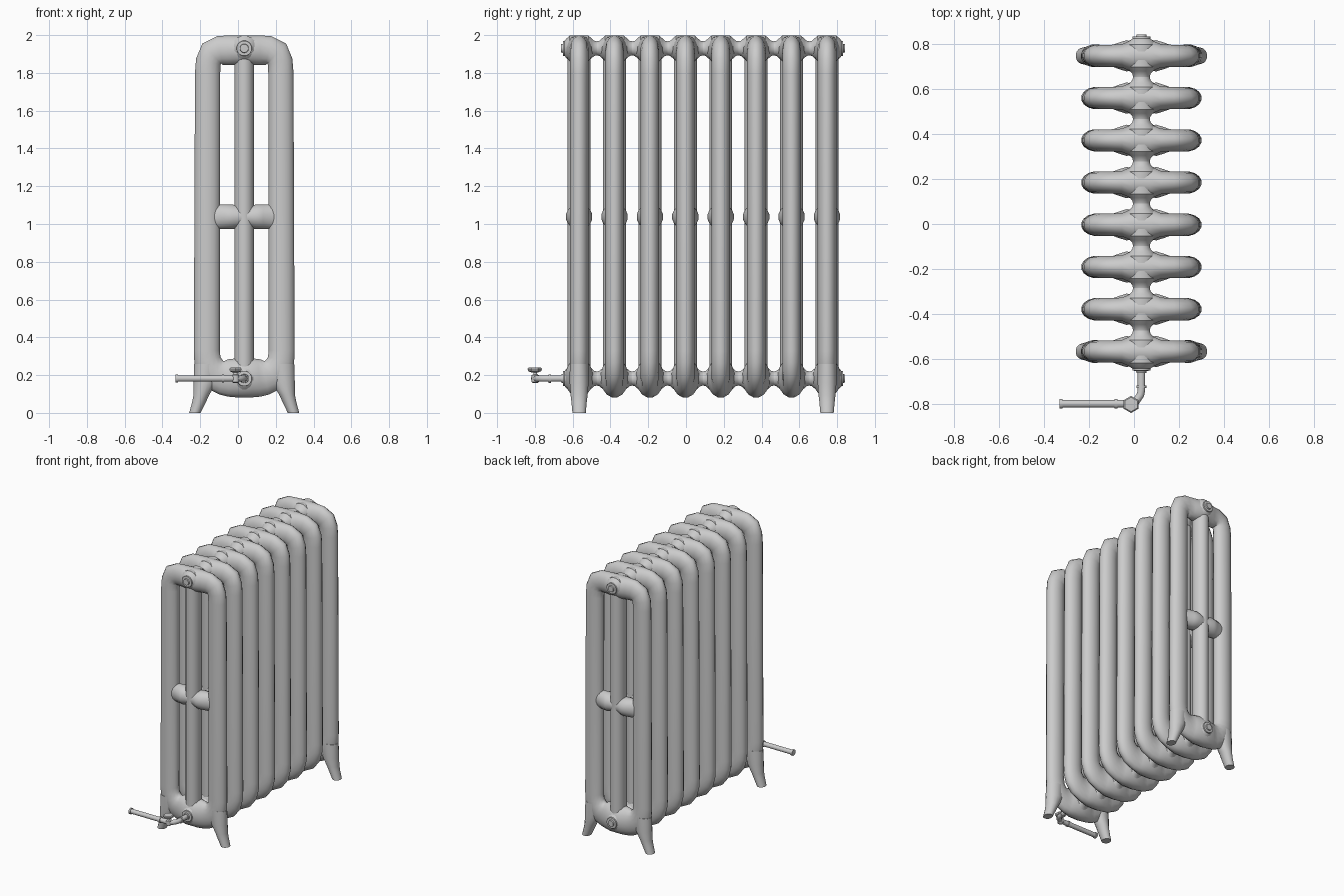
import bpy, bmesh, math
from mathutils import Vector

if "Cube" in bpy.data.objects:
    bpy.data.objects.remove(bpy.data.objects["Cube"])

CX, Y0, PITCH, N = 0.033, -0.566, 0.1875, 8
TOP_Z, LOW_Z = 1.93, 0.182


def loft(rings, sides=16, closed=False, smooth=40):
    """Skin elliptical rings given as (centre, u axis, v axis)."""
    bm = bmesh.new()
    loops = []
    for c, u, v in rings:
        c, u, v = Vector(c), Vector(u), Vector(v)
        angs = [2 * math.pi * (k + 0.5) / sides for k in range(sides)]
        loops.append([bm.verts.new(c + u * math.cos(a) + v * math.sin(a)) for a in angs])
    count = len(loops)
    for i in range(count if closed else count - 1):
        a, b = loops[i], loops[(i + 1) % count]
        for k in range(sides):
            m = (k + 1) % sides
            bm.faces.new((a[k], a[m], b[m], b[k]))
    if not closed:
        bm.faces.new(loops[0])
        bm.faces.new(loops[-1])
    bmesh.ops.recalc_face_normals(bm, faces=bm.faces)
    me = bpy.data.meshes.new("part")
    bm.to_mesh(me)
    bm.free()
    me.shade_smooth()
    me.set_sharp_from_angle(angle=math.radians(smooth))
    return me


def place(name, me, loc=(0, 0, 0), mirror=False):
    ob = bpy.data.objects.new(name, me)
    bpy.context.collection.objects.link(ob)
    ob.location = loc
    if mirror:
        ob.rotation_euler.z = math.pi
    return ob


def turned(profile, axis, sides=16):
    """Round part: (distance along axis, radius) pairs."""
    a = Vector(axis)
    u = Vector((1, 0, 0)) if abs(a.x) < 0.5 else Vector((0, 1, 0))
    v = a.cross(u)
    return loft([(a * d, u * r, v * r) for d, r in profile], sides)


# Outer frame loop of one section: x, z, in-plane radius, depth radius
half = [
    (0.04, .185, .105, .075), (.08, .186, .102, .057), (.11, .190, .097, .05),
    (.15, .203, .088, .05), (.178, .235, .080, .05), (.195, .28, .072, .05),
    (.198, .33, .070, .05), (.194, 1.80, .068, .05), (.190, 1.86, .068, .05),
    (.172, 1.902, .074, .05), (.13, 1.918, .079, .05), (.085, 1.92, .08, .053),
    (.04, 1.92, .08, .073)]
path = half + [(-x, z, r, d) for x, z, r, d in reversed(half)]
rings = []
for i, (x, z, r, d) in enumerate(path):
    p, q = path[i - 1], path[(i + 1) % len(path)]
    t0 = Vector((x - p[0], 0, z - p[1])).normalized()
    t1 = Vector((q[0] - x, 0, q[1] - z)).normalized()
    t = (t0 + t1).normalized()
    rings.append(((x, 0, z), (t.z * r, 0, -t.x * r), (0, d, 0)))
frame = loft(rings, closed=True)

# Centre column
column = loft([((0, 0, z), (.053, 0, 0), (0, .062, 0)) for z in (.2, 1.9)])

# Middle cross bar, swelling beside the centre column
bar = loft([((x, 0, 1.038), (0, d, 0), (0, 0, h)) for x, d, h in (
    (-.19, .035, .064), (-.14, .045, .066), (-.10, .060, .067), (-.065, .071, .067),
    (-.03, .060, .06), (.03, .060, .06), (.065, .071, .067), (.10, .060, .067),
    (.14, .045, .066), (.19, .035, .064))])

# Hub that joins neighbouring sections
hub = turned([(-.094, .038), (-.080, .041), (-.068, .052), (-.05, .068),
              (.05, .068), (.068, .052), (.080, .041), (.094, .038)], (0, 1, 0))

for i in range(N):
    y = Y0 + i * PITCH
    # The end hubs are cut short by using a shorter outer collar
    place(f"section_frame_{i}", frame, (CX, y, 0))
    place(f"centre_column_{i}", column, (CX, y, 0))
    place(f"cross_bar_{i}", bar, (CX, y, 0))
    if 0 < i < N - 1:
        place(f"top_hub_{i}", hub, (CX, y, TOP_Z))
        place(f"bottom_hub_{i}", hub, (CX, y, LOW_Z))

# End hubs with stepped plugs on the outside
end_hub = turned([(-.094, .038), (-.080, .041), (-.068, .052), (-.05, .068), (.05, .068),
                  (.068, .052), (.076, .041), (.085, .040), (.086, .024),
                  (.095, .022), (.0951, .012)], (0, 1, 0))
for nm, z in (("top", TOP_Z), ("bottom", LOW_Z)):
    place(f"{nm}_back_plug", end_hub, (CX, Y0 + 7 * PITCH, z))
    place(f"{nm}_front_plug", end_hub, (CX, Y0, z), True)

# Flared feet on both end sections
foot = loft([((.198, 0, .26), (.068, 0, 0), (0, .05, 0)),
             ((.207, 0, .16), (.062, 0, 0), (0, .051, 0)),
             ((.227, 0, .095), (.042, 0, 0), (0, .046, 0)),
             ((.240, 0, .055), (.037, 0, 0), (0, .041, 0)),
             ((.261, 0, 0), (.031, 0, 0), (0, .036, 0))])
for nm, i in (("front", 0), ("back", N - 1)):
    y = Y0 + i * PITCH
    place(f"{nm}_right_foot", foot, (CX, y, 0))
    place(f"{nm}_left_foot", foot, (CX, y, 0), True)

# Supply pipe bending from the front hub out to the left
PY, R = -.798, .0175
pts = [(CX, -.63), (CX, -.735), (CX - .004, -.758), (CX - .022, -.785),
       (CX - .045, PY), (-.05, PY), (-.325, PY)]
rings = []
for i, (x, y) in enumerate(pts):
    p, q = pts[max(i - 1, 0)], pts[min(i + 1, len(pts) - 1)]
    t = Vector((q[0] - p[0], q[1] - p[1], 0)).normalized()
    rings.append(((x, y, LOW_Z), (-t.y * R, t.x * R, 0), (0, 0, R)))
place("supply_pipe", loft(rings, 12))

# Pipe collars
collar_x = turned([(-.006, .022), (.006, .022)], (1, 0, 0))
collar_y = turned([(-.006, .023), (.006, .023)], (0, 1, 0))
place("wall_collar", collar_x, (-.324, PY, LOW_Z))
place("valve_collar", collar_x, (-.08, PY, LOW_Z))
place("elbow_collar", collar_y, (CX, -.722, LOW_Z))

# Valve body, stem and hand wheel
place("valve_stem", turned([(-.024, .012), (-.018, .02), (.018, .02), (.022, .011), (.04, .009)],
                           (0, 0, 1), 12), (-.013, PY, LOW_Z))
place("valve_handwheel", turned([(-.013, .018), (-.006, .034), (.006, .038), (.012, .032),
                                 (.013, .01)], (0, 0, 1), 6), (-.013, PY - .003, .227))
